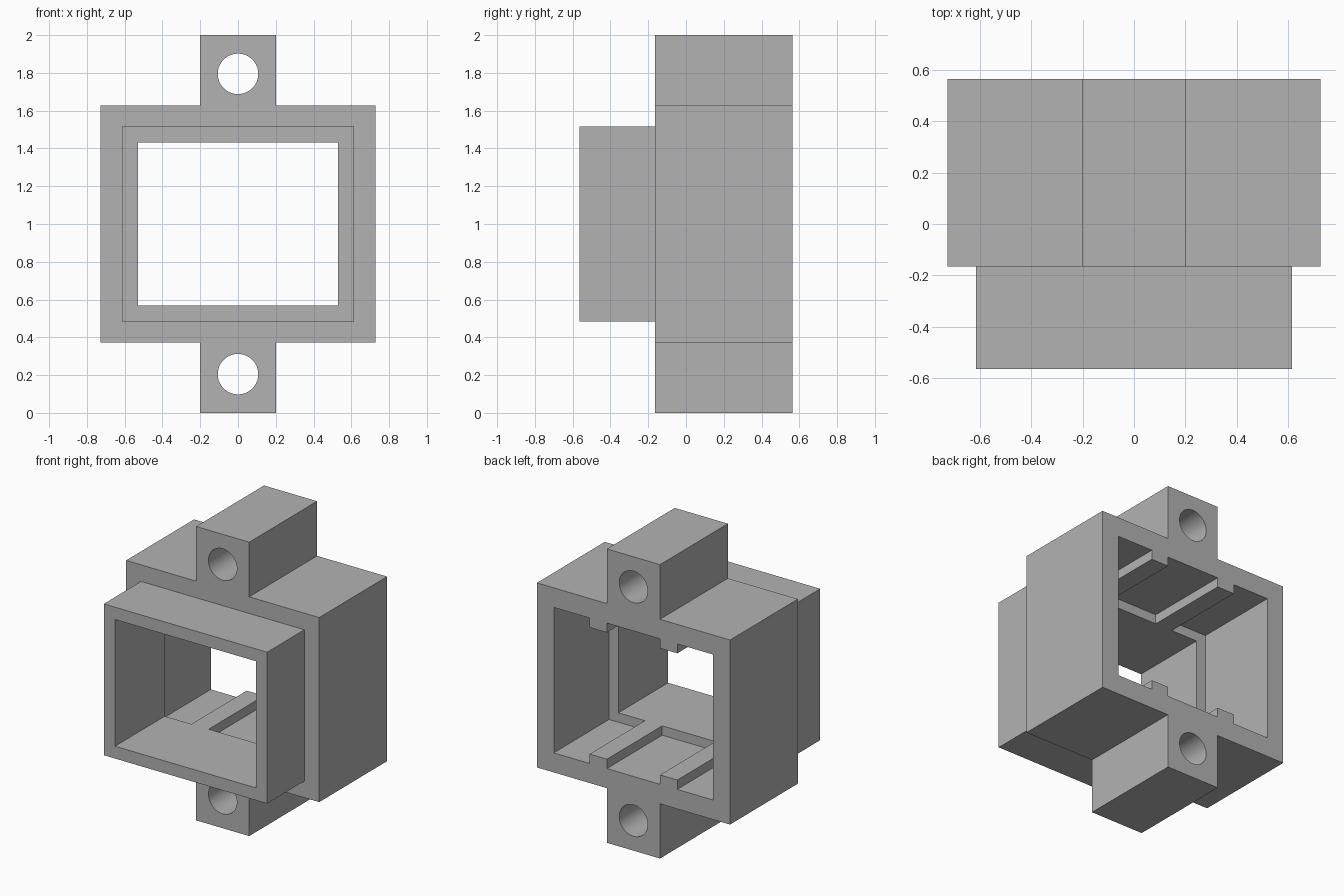
import bpy, math

cube = bpy.data.objects.get("Cube")
if cube:
    bpy.data.objects.remove(cube, do_unlink=True)

grey = bpy.data.materials.new("plain_grey")
grey.use_nodes = True
colour = (0.45, 0.45, 0.45, 1)
grey.diffuse_color = colour
grey.node_tree.nodes["Principled BSDF"].inputs["Base Color"].default_value = colour

MID = 1.0                                  # height of the symmetry plane
FRONT, STEP, LEDGE, BACK = -0.565, -0.165, -0.03, 0.565


def box(name, x0, x1, y0, y1, half_height):
    bpy.ops.mesh.primitive_cube_add(size=1, location=((x0 + x1) / 2, (y0 + y1) / 2, MID))
    ob = bpy.context.object
    ob.name = name
    ob.scale = (x1 - x0, y1 - y0, 2 * half_height)
    bpy.ops.object.transform_apply(location=True, rotation=True, scale=True)
    ob.data.materials.append(grey)
    return ob


def combine(target, tool, operation):
    mod = target.modifiers.new(tool.name, "BOOLEAN")
    mod.operation = operation
    mod.solver = "EXACT"
    mod.object = tool
    bpy.ops.object.select_all(action="DESELECT")
    target.select_set(True)
    bpy.context.view_layer.objects.active = target
    bpy.ops.object.modifier_apply(modifier=mod.name)
    bpy.data.objects.remove(tool, do_unlink=True)


# Outer housing: upright cross outline extruded in depth
w, h, lug, top = 0.727, 0.628, 0.2, 1.0
quarter = [(w, h), (lug, h), (lug, top)]
outline = (quarter + [(-x, z) for x, z in reversed(quarter)]
           + [(-x, -z) for x, z in quarter] + [(x, -z) for x, z in reversed(quarter)])
n = len(outline)
verts = [(x, y, MID + z) for y in (STEP, BACK) for x, z in outline]
faces = [tuple(range(n)), tuple(reversed(range(n, 2 * n)))]
faces += [(i, n + i, n + (i + 1) % n, (i + 1) % n) for i in range(n)]
mesh = bpy.data.meshes.new("housing")
mesh.from_pydata(verts, [], faces)
mesh.materials.append(grey)
housing = bpy.data.objects.new("housing", mesh)
bpy.context.collection.objects.link(housing)
bpy.ops.object.select_all(action="DESELECT")
housing.select_set(True)
bpy.context.view_layer.objects.active = housing
bpy.ops.object.mode_set(mode="EDIT")
bpy.ops.mesh.select_all(action="SELECT")
bpy.ops.mesh.normals_make_consistent(inside=False)
bpy.ops.object.mode_set(mode="OBJECT")

# Front collar and the opening straight through
combine(housing, box("collar", -0.615, 0.615, FRONT, STEP + 0.05, 0.515), "UNION")
combine(housing, box("opening", -0.53, 0.53, -1, 1, 0.431), "DIFFERENCE")

# Rear pockets, leaving two ribs on the floor and two on the ceiling
for x0, x1 in ((-0.6, -0.33), (-0.2, 0.2), (0.33, 0.6)):
    combine(housing, box("pocket", x0, x1, LEDGE, 1, 0.495), "DIFFERENCE")

# Bolt holes through both lugs
for side in (-1, 1):
    bpy.ops.mesh.primitive_cylinder_add(vertices=64, radius=0.107, depth=2,
                                        location=(0, 0, MID + side * 0.795),
                                        rotation=(math.pi / 2, 0, 0))
    hole = bpy.context.object
    hole.name = "bolt_hole"
    hole.data.materials.append(grey)
    combine(housing, hole, "DIFFERENCE")

bpy.ops.object.shade_smooth_by_angle(angle=math.radians(30))
